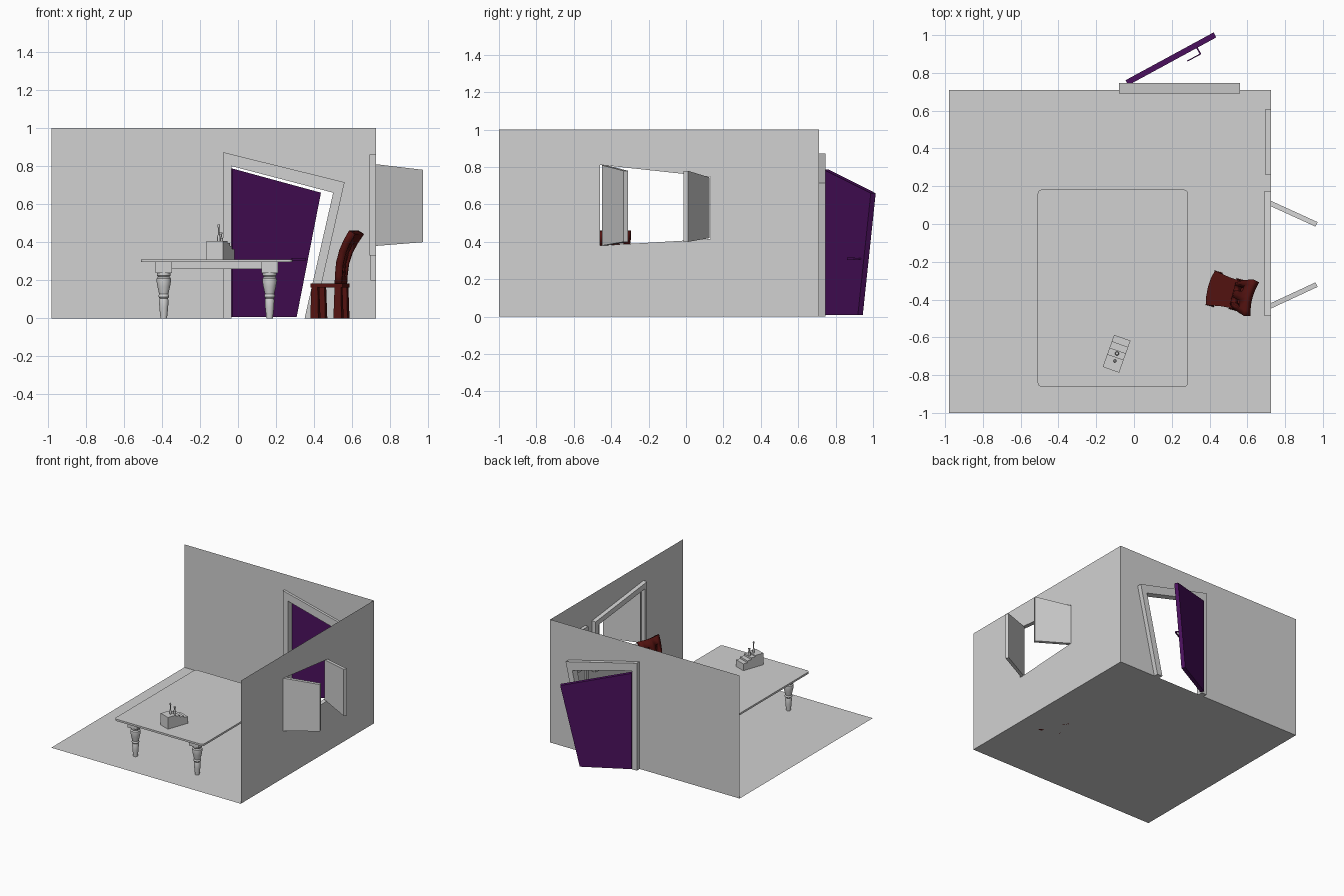
import bpy, bmesh, math
from mathutils import Vector, Matrix

if "Cube" in bpy.data.objects:
    bpy.data.objects.remove(bpy.data.objects["Cube"])


def material(name, rgb):
    m = bpy.data.materials.new(name)
    m.diffuse_color = (*rgb, 1)
    m.use_nodes = True
    m.node_tree.nodes["Principled BSDF"].inputs["Base Color"].default_value = m.diffuse_color
    return m


GREY = material("plaster_grey", (0.64, 0.64, 0.64))
PURPLE = material("door_purple", (0.07, 0.005, 0.11))
RED = material("chair_dark_red", (0.085, 0.006, 0.005))


def finish(name, bm, mat, smooth=False):
    bmesh.ops.recalc_face_normals(bm, faces=bm.faces[:])
    me = bpy.data.meshes.new(name)
    bm.to_mesh(me)
    bm.free()
    me.materials.append(mat)
    ob = bpy.data.objects.new(name, me)
    bpy.context.collection.objects.link(ob)
    if smooth:
        bpy.ops.object.select_all(action='DESELECT')
        ob.select_set(True)
        bpy.context.view_layer.objects.active = ob
        bpy.ops.object.shade_smooth_by_angle(angle=math.radians(35))
    return ob


def extrude_all(bm, vec):
    ext = bmesh.ops.extrude_face_region(bm, geom=bm.faces[:])
    bmesh.ops.translate(bm, vec=vec, verts=[v for v in ext["geom"] if isinstance(v, bmesh.types.BMVert)])


def prism(name, pts, vec, mat):
    bm = bmesh.new()
    bm.faces.new([bm.verts.new(p) for p in pts])
    extrude_all(bm, Vector(vec))
    return finish(name, bm, mat)


def band(name, outer, inner, mat, vec=None, closed=True):
    """Faces between two outlines, optionally thickened along vec."""
    bm = bmesh.new()
    a = [bm.verts.new(p) for p in outer]
    b = [bm.verts.new(p) for p in inner]
    n = len(a)
    for i in range(n if closed else n - 1):
        j = (i + 1) % n
        bm.faces.new((a[i], a[j], b[j], b[i]))
    if vec:
        extrude_all(bm, Vector(vec))
    return finish(name, bm, mat)


def lathe(name, profile, loc, mat, sides=20):
    bm = bmesh.new()
    rings = [[bm.verts.new((loc[0] + r * math.cos(t * math.tau / sides),
                            loc[1] + r * math.sin(t * math.tau / sides), loc[2] + z))
              for t in range(sides)] for r, z in profile]
    for p, q in zip(rings, rings[1:]):
        for i in range(sides):
            j = (i + 1) % sides
            bm.faces.new((p[i], p[j], q[j], q[i]))
    bm.faces.new(rings[0])
    bm.faces.new(rings[-1])
    return finish(name, bm, mat, True)


def box(name, lo, hi, mat, matrix=None):
    pts = [(lo[0], lo[1], lo[2]), (hi[0], lo[1], lo[2]), (hi[0], hi[1], lo[2]), (lo[0], hi[1], lo[2])]
    ob = prism(name, pts, (0, 0, hi[2] - lo[2]), mat)
    if matrix:
        ob.data.transform(matrix)
    return ob


# Room shell
X0, X1, Y0, Y1 = -0.98, 0.725, -1.0, 0.71
bm = bmesh.new()
bm.faces.new([bm.verts.new(p) for p in ((X0, Y0, 0), (X1, Y0, 0), (X1, Y1, 0), (X0, Y1, 0))])
finish("floor", bm, GREY)


def back(pts, y):
    return [(x, y, z) for x, z in pts]


def side(pts, x):
    return [(x, y, z) for y, z in pts]


door_hole = [(-0.035, 0), (-0.035, 0.80), (0.50, 0.66), (0.35, 0)]
door_outer = [(-0.08, 0), (-0.08, 0.873), (0.56, 0.715), (0.398, 0)]
band("back_wall", back([(X0, 0), (X0, 1), (X1, 1), (X1, 0)], Y1), back(door_hole, Y1), GREY, closed=False)
band("door_frame", back(door_outer, 0.69), back(door_hole, 0.69), GREY, (0, 0.057, 0), closed=False)

win_hole = [(-0.46, 0.38), (-0.46, 0.812), (0.13, 0.748), (0.13, 0.415)]
win_outer = [(-0.487, 0.33), (-0.487, 0.86), (0.175, 0.785), (0.175, 0.375)]
band("window_wall", side([(Y0, 0), (Y0, 1), (Y1, 1), (Y1, 0)], X1), side(win_hole, X1), GREY)
band("window_frame", side(win_outer, 0.69), side(win_hole, 0.69), GREY, (0.034, 0, 0))

# Shutters swung outward
prism("front_shutter", [(0.72, -0.45, 0.38), (0.72, -0.45, 0.81), (0.972, -0.333, 0.78), (0.972, -0.333, 0.40)],
      (-0.011, 0.024, 0), GREY)
prism("rear_shutter", [(0.72, 0.125, 0.42), (0.72, 0.125, 0.745), (0.972, 0.01, 0.78), (0.972, 0.01, 0.40)],
      (-0.011, -0.024, 0), GREY)

# Two framed panels on the window wall
for tag, z0, z1 in (("lower", 0.20, 0.47), ("upper", 0.51, 0.78)):
    o = [(0.26, z0), (0.26, z1), (0.61, z1), (0.61, z0)]
    i = [(0.28, z0 + 0.02), (0.28, z1 - 0.02), (0.59, z1 - 0.02), (0.59, z0 + 0.02)]
    band(tag + "_panel_frame", side(o, 0.697), side(i, 0.697), GREY, (0.027, 0, 0))
    prism(tag + "_panel", side(i, 0.712), (0.008, 0, 0), GREY)

# Open door, leaning outline, with a bent handle on both faces
ang = math.radians(28.5)
door_m = Matrix.Translation((-0.03, 0.735, 0)) @ Matrix.Rotation(ang, 4, 'Z')
door = prism("door", [(0, 0, 0.008), (0, 0, 0.787), (0.53, 0, 0.66), (0.385, 0, 0.008)], (0, 0.03, 0), PURPLE)
door.data.transform(door_m)
box("handle_stem", (0.41, -0.035, 0.305), (0.418, 0, 0.315), PURPLE, door_m)
box("handle_grip", (0.335, -0.04, 0.304), (0.418, -0.034, 0.316), PURPLE, door_m)

# Table top with rounded corners
cx, cy, hx, hy, r = -0.112, -0.34, 0.398, 0.522, 0.022
outline = []
for sx, sy, a0 in ((1, 1, 0), (-1, 1, 90), (-1, -1, 180), (1, -1, 270)):
    for k in range(5):
        a = math.radians(a0 + k * 22.5)
        outline.append((cx + sx * (hx - r) + r * math.cos(a), cy + sy * (hy - r) + r * math.sin(a), 0.295))
prism("table_top", outline, (0, 0, 0.015), GREY)

# Turned legs with square blocks, joined by aprons
LEG = [(0.017, 0), (0.023, 0.055), (0.025, 0.095), (0.022, 0.105), (0.028, 0.113), (0.028, 0.12),
       (0.024, 0.127), (0.033, 0.165), (0.038, 0.195), (0.037, 0.21), (0.03, 0.218), (0.036, 0.225), (0.036, 0.24)]
lx, ly = 0.278, 0.42
for sx in (-1, 1):
    for sy in (-1, 1):
        x, y = cx + sx * lx, cy + sy * ly
        lathe("table_leg", LEG, (x, y, 0), GREY)
        box("leg_block", (x - 0.043, y - 0.043, 0.238), (x + 0.043, y + 0.043, 0.296), GREY)
for s in (-1, 1):
    box("long_apron", (cx + s * lx - 0.01, cy - ly, 0.26), (cx + s * lx + 0.01, cy + ly, 0.296), GREY)
    box("short_apron", (cx - lx, cy + s * ly - 0.01, 0.26), (cx + lx, cy + s * ly + 0.01, 0.296), GREY)

# Stepped desk box with two small bottles
box_m = Matrix.Translation((-0.092, -0.687, 0)) @ Matrix.Rotation(math.radians(-19.6), 4, 'Z')
prof = [(-0.09, 0.31)]
for k, h in enumerate((0.405, 0.405, 0.395, 0.38, 0.365)):
    prof += [(-0.09 + 0.036 * k, h), (-0.09 + 0.036 * (k + 1), h)]
prof = [p for n, p in enumerate(prof) if n not in (2, 3)] + [(0.09, 0.31)]
desk_box = prism("stepped_box", side(prof, -0.046), (0.092, 0, 0), GREY)
desk_box.data.transform(box_m)
lathe("short_bottle", [(0.011, 0), (0.011, 0.025), (0.005, 0.033), (0.005, 0.045), (0.008, 0.05), (0.008, 0.056)],
      (-0.09, -0.685, 0.395), GREY, 12)
lathe("tall_bottle", [(0.008, 0), (0.008, 0.025), (0.004, 0.035), (0.004, 0.07), (0.007, 0.075), (0.006, 0.088)],
      (-0.101, -0.725, 0.405), GREY, 12)

# Chair in its own frame: local x runs from seat front to back
chair_m = Matrix.Translation((0.405, -0.338, 0)) @ Matrix.Rotation(math.radians(-14.5), 4, 'Z')
half = [(-0.014, 0.0), (-0.011, 0.05), (0.0, 0.094), (0.08, 0.08), (0.168, 0.074)]
seat = prism("seat", [(d, w, 0.163) for d, w in half] + [(d, -w, 0.163) for d, w in half[:0:-1]],
             (0, 0, 0.02), RED)
seat.data.transform(chair_m)
for d, w, tag in ((0.02, 0.072, "front"), (0.143, 0.062, "rear")):
    for s in (-1, 1):
        bm = bmesh.new()
        bmesh.ops.create_cube(bm, size=1)
        for v in bm.verts:
            h = 0.044 if v.co.z < 0 else 0.034
            v.co = Vector((d + v.co.x * h, s * w + v.co.y * h, 0 if v.co.z < 0 else 0.165))
        finish(tag + "_chair_leg", bm, RED).data.transform(chair_m)

# Curved chair back: a flared sheet with two slots, thickened
path = [(0.14, 0.175, 0.058), (0.142, 0.22, 0.06), (0.15, 0.29, 0.066), (0.168, 0.35, 0.075),
        (0.193, 0.40, 0.086), (0.226, 0.452, 0.096)]
cols = [-1, -0.68, -0.28, 0, 0.28, 0.68, 1]
bm = bmesh.new()
grid = [[bm.verts.new((d - 0.014 * (1 - u * u) * k / 5, u * w, z)) for u in cols]
        for k, (d, z, w) in enumerate(path)]
for k in range(5):
    for c in range(6):
        if c in (1, 4) and 1 <= k <= 3:
            continue
        bm.faces.new((grid[k][c], grid[k][c + 1], grid[k + 1][c + 1], grid[k + 1][c]))
chair_back = finish("chair_back", bm, RED, True)
chair_back.data.transform(chair_m)
mod = chair_back.modifiers.new("thickness", 'SOLIDIFY')
mod.thickness = 0.038
mod.offset = 0
